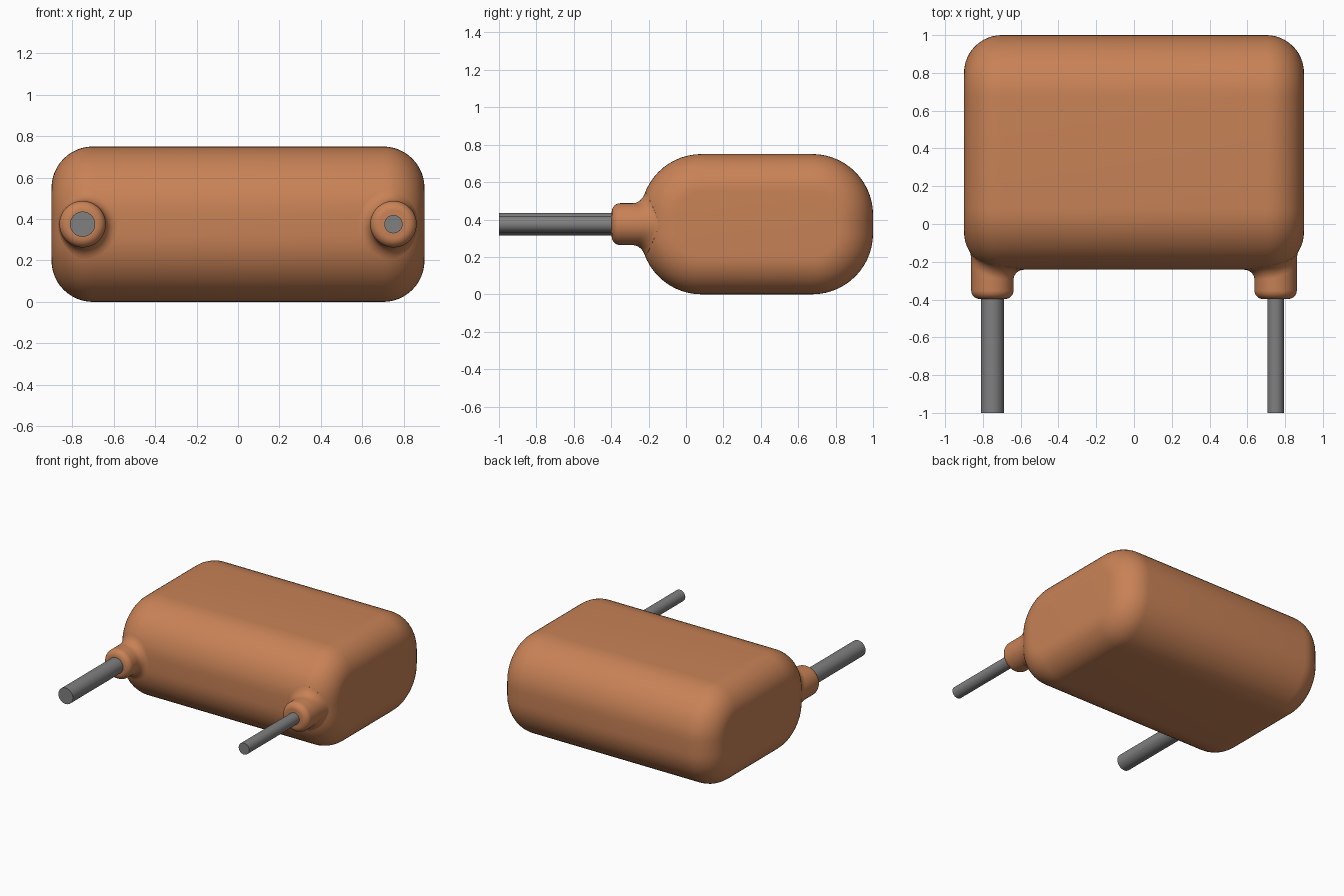
import bpy
import bmesh
from math import sin, cos, pi, sqrt, hypot, radians

if "Cube" in bpy.data.objects:
    bpy.data.objects.remove(bpy.data.objects["Cube"], do_unlink=True)

# Main dimensions
HALF_X, END_R = 0.9, 0.2           # half width, fillet of the two ends
FRONT, BACK, TOP = -0.242, 1.0, 0.75
ROUND = 0.325                      # rounding of the long edges
MID_Z = TOP / 2
FLAT_Z = MID_Z - ROUND             # half height of the flat band
BOOT_X, BOOT_R, FLARE = 0.75, 0.112, 0.055
BOOT_FRONT, LIP = -0.397, 0.045


def material(name, rgb):
    mat = bpy.data.materials.new(name)
    mat.use_nodes = True
    mat.diffuse_color = (*rgb, 1)
    bsdf = mat.node_tree.nodes["Principled BSDF"]
    bsdf.inputs["Base Color"].default_value = (*rgb, 1)
    bsdf.inputs["Roughness"].default_value = 0.6
    return mat


coating = material("copper brown coating", (0.578, 0.223, 0.093))
metal = material("grey metal", (0.216, 0.216, 0.216))


def loft(name, rings, mat):
    """Skin a list of closed rings and cap both ends."""
    bm = bmesh.new()
    loops = [[bm.verts.new(p) for p in ring] for ring in rings]
    for a, b in zip(loops, loops[1:]):
        for i in range(len(a)):
            j = (i + 1) % len(a)
            bm.faces.new((a[i], a[j], b[j], b[i]))
    bm.faces.new(loops[0])
    bm.faces.new(loops[-1])
    bmesh.ops.recalc_face_normals(bm, faces=bm.faces[:])
    mesh = bpy.data.meshes.new(name)
    bm.to_mesh(mesh)
    bm.free()
    obj = bpy.data.objects.new(name, mesh)
    bpy.context.collection.objects.link(obj)
    mesh.materials.append(mat)
    bpy.ops.object.select_all(action="DESELECT")
    obj.select_set(True)
    bpy.context.view_layer.objects.active = obj
    bpy.ops.object.shade_smooth_by_angle(angle=radians(35))
    return obj


def body_section(x, inset, steps=14):
    """Rounded rectangle across the body, shrunk by the inset."""
    ring = []
    for quarter in range(4):
        cy = BACK - ROUND if quarter in (0, 3) else FRONT + ROUND
        cz = MID_Z + (FLAT_Z if quarter < 2 else -FLAT_Z)
        for k in range(steps + 1):
            a = (quarter + k / steps) * pi / 2
            r = ROUND - inset
            ring.append((x, cy + r * cos(a), cz + r * sin(a)))
    return ring


def end_inset(x):
    over = min(max(abs(x) - (HALF_X - END_R), 0), END_R)
    return END_R - sqrt(END_R ** 2 - over ** 2)


def front_depth(x, z):
    """Front surface of the body at a given x and z."""
    dz = max(abs(z - MID_Z) - FLAT_Z, 0)
    r = ROUND - end_inset(x)
    return FRONT + ROUND - sqrt(max(r * r - dz * dz, 0))


# Body: section swept along x with filleted ends
angles = [k / 12 * pi / 2 for k in range(13)]
half = [(HALF_X - END_R + END_R * sin(a), END_R * (1 - cos(a))) for a in angles]
stations = [(-x, d) for x, d in reversed(half)] + half
loft("body", [body_section(x, d) for x, d in stations], coating)


def boot_ring(side, radius_of, y_of, count=48):
    ring = []
    for k in range(count):
        a = k / count * 2 * pi
        r = radius_of(cos(a))
        x, z = BOOT_X + r * cos(a), MID_Z + r * sin(a)
        ring.append((side * x, y_of(x, z), z))
    return ring


def boot(name, side):
    """Collar blended into the body, with a rounded front lip."""
    rings = [boot_ring(side, lambda c: BOOT_R * 0.8, lambda x, z: 0.0)]
    for k in range(9):
        t = k / 8 * pi / 2
        # the flare fades out towards the nearby end of the body
        rings.append(boot_ring(
            side,
            lambda c: BOOT_R + FLARE * (1 - sin(t)) * (1 - max(c, 0) * 0.9),
            lambda x, z: front_depth(x, z) - FLARE * (1 - cos(t))))
    for k in range(9):
        t = k / 8 * pi / 2
        rings.append(boot_ring(
            side,
            lambda c: BOOT_R - LIP * (1 - cos(t)),
            lambda x, z: BOOT_FRONT + LIP * (1 - sin(t))))
    loft(name, rings, coating)


def lead(name, x, radius, count=32):
    rings = [[(x + radius * cos(k / count * 2 * pi), y,
               MID_Z + radius * sin(k / count * 2 * pi)) for k in range(count)]
             for y in (-1.0, -0.2)]
    loft(name, rings, metal)


boot("left_boot", 1)
boot("right_boot", -1)
lead("left_lead", BOOT_X, 0.044)
lead("right_lead", -BOOT_X, 0.061)
